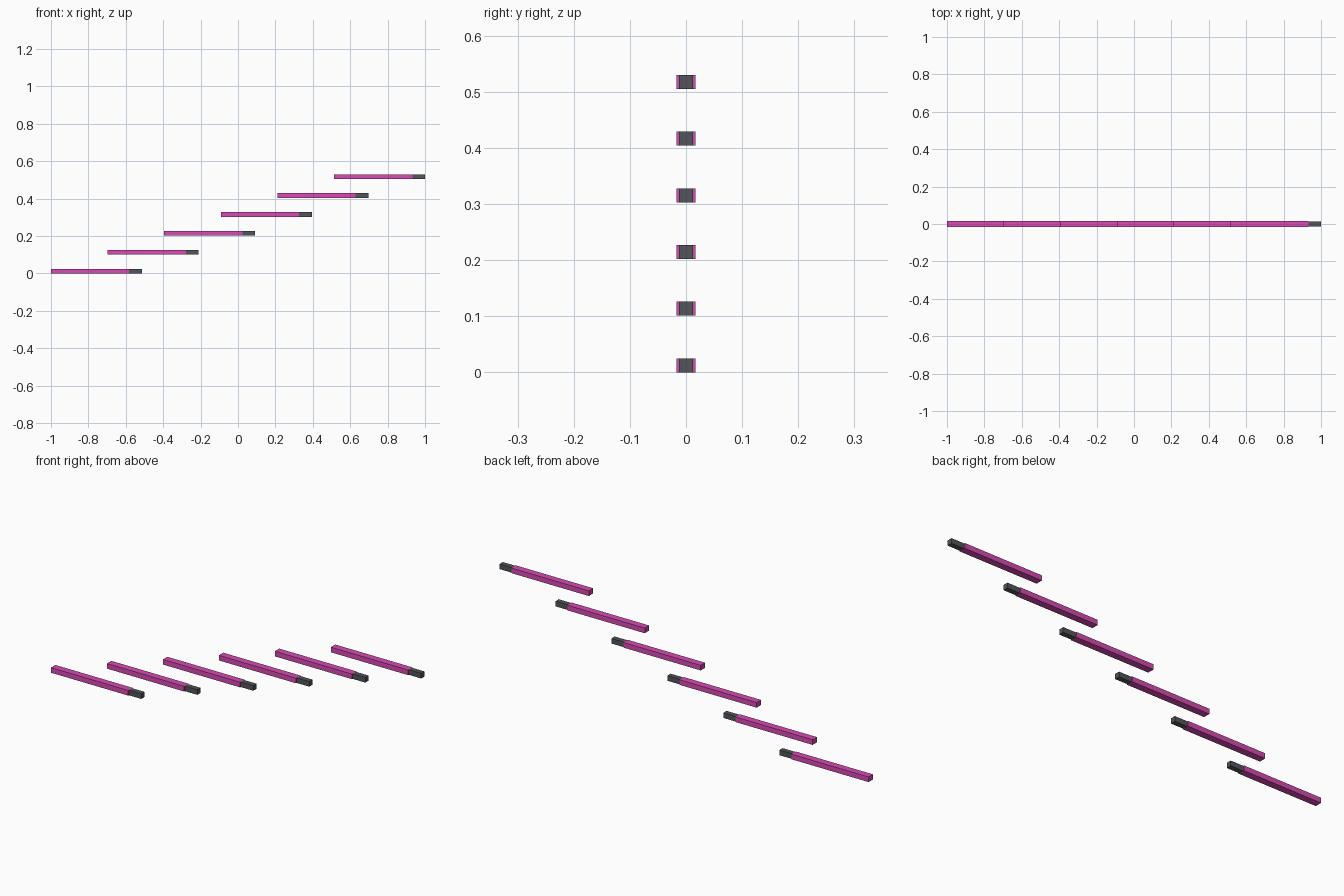
import bpy

if "Cube" in bpy.data.objects:
    bpy.data.objects.remove(bpy.data.objects["Cube"])

COUNT = 6
STEP_X, STEP_Z = 0.3028, 0.101
LENGTH, HEIGHT = 0.486, 0.025
BODY_LEN = 0.418
BODY_WIDTH, TIP_WIDTH = 0.034, 0.025


def material(name, color):
    mat = bpy.data.materials.new(name)
    mat.diffuse_color = color
    mat.use_nodes = True
    mat.node_tree.nodes["Principled BSDF"].inputs["Base Color"].default_value = mat.diffuse_color
    return mat


def box(name, x0, x1, width, z0, mat):
    bpy.ops.mesh.primitive_cube_add(size=1, location=((x0 + x1) / 2, 0, z0 + HEIGHT / 2))
    ob = bpy.context.object
    ob.name = name
    ob.scale = (x1 - x0, width, HEIGHT)
    bpy.ops.object.transform_apply(location=False, rotation=False, scale=True)
    ob.data.materials.append(mat)
    return ob


pink = material("pink", (0.68, 0.07, 0.45, 1))
dark = material("dark_grey", (0.085, 0.09, 0.1, 1))

# Rising row of floating bars, each a pink body with a narrower dark end
for i in range(COUNT):
    x = -1 + i * STEP_X
    z = i * STEP_Z
    box(f"bar_body_{i + 1}", x, x + BODY_LEN, BODY_WIDTH, z, pink)
    box(f"bar_end_{i + 1}", x + BODY_LEN, x + LENGTH, TIP_WIDTH, z, dark)
